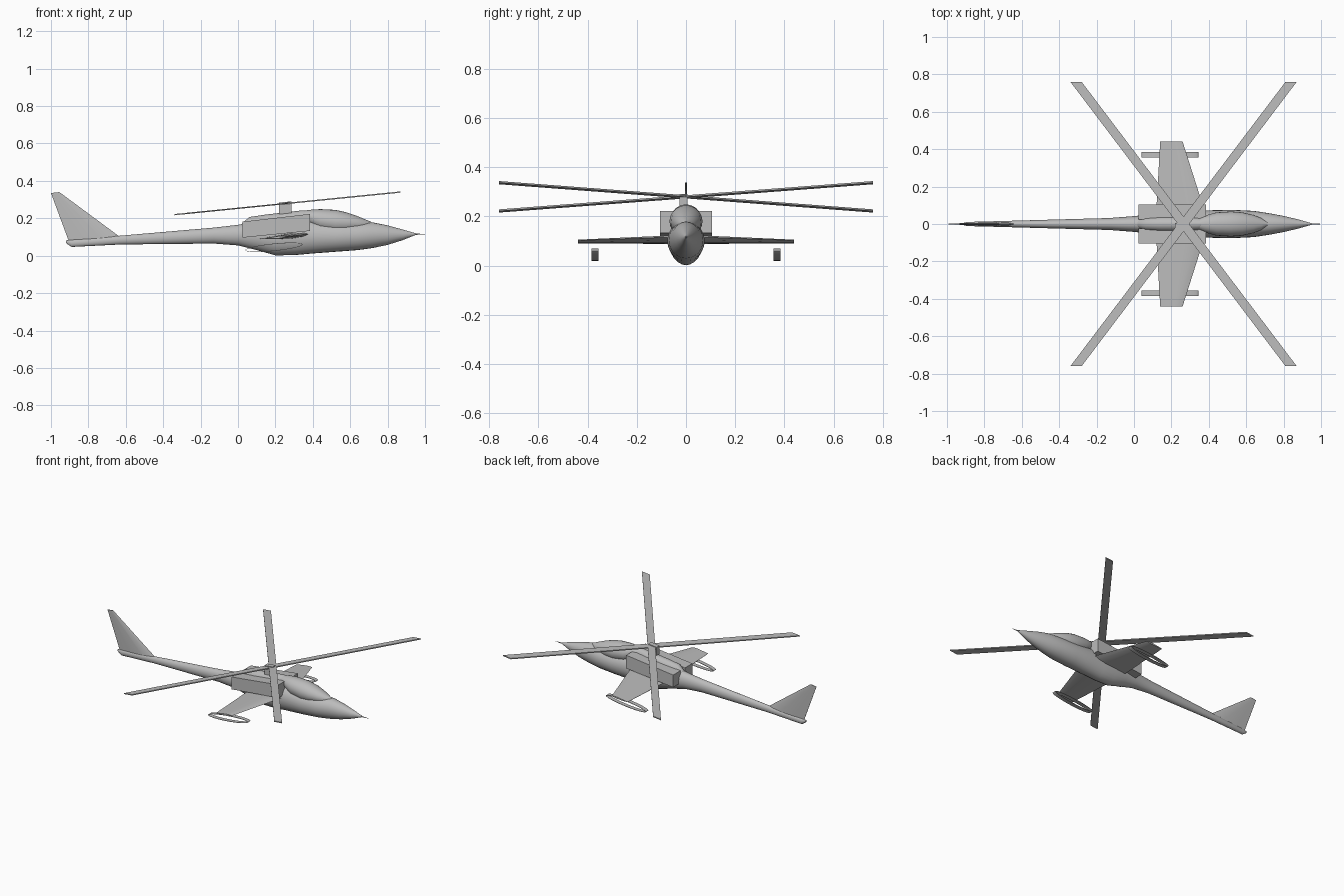
import bpy, bmesh, math
from mathutils import Vector

if "Cube" in bpy.data.objects:
    bpy.data.objects.remove(bpy.data.objects["Cube"], do_unlink=True)

grey = bpy.data.materials.new("light_grey")
grey.use_nodes = True
GREY = (0.5, 0.5, 0.5, 1)
grey.diffuse_color = GREY
grey.node_tree.nodes["Principled BSDF"].inputs["Base Color"].default_value = GREY


def loft(name, rings, closed=False, smooth=None):
    """Skin a list of equal rings; cap the ends, or join last to first."""
    bm = bmesh.new()
    loops = [[bm.verts.new(p) for p in ring] for ring in rings]
    pairs = list(zip(loops, loops[1:]))
    if closed:
        pairs.append((loops[-1], loops[0]))
    else:
        bm.faces.new(loops[0])
        bm.faces.new(loops[-1])
    for a, b in pairs:
        for i in range(len(a)):
            j = (i + 1) % len(a)
            bm.faces.new((a[i], a[j], b[j], b[i]))
    bmesh.ops.recalc_face_normals(bm, faces=bm.faces)
    mesh = bpy.data.meshes.new(name)
    bm.to_mesh(mesh)
    bm.free()
    mesh.materials.append(grey)
    obj = bpy.data.objects.new(name, mesh)
    bpy.context.collection.objects.link(obj)
    if smooth:
        bpy.ops.object.select_all(action='DESELECT')
        obj.select_set(True)
        bpy.context.view_layer.objects.active = obj
        bpy.ops.object.shade_smooth_by_angle(angle=math.radians(smooth))
    return obj


def body(name, stations, sides=24):
    """Oval sections along x: (x, half width, bottom, top)."""
    rings = []
    for x, w, lo, hi in stations:
        angles = [math.tau * i / sides for i in range(sides)]
        rings.append([(x, w * math.cos(a), (lo + hi) / 2 + (hi - lo) / 2 * math.sin(a))
                      for a in angles])
    return loft(name, rings, smooth=40)


def foil(le, te, thick, normal):
    """Thin aerofoil section between a leading and a trailing point."""
    le, te, n = Vector(le), Vector(te), Vector(normal) * thick / 2
    shape = [(0, 0), (0.12, 0.7), (0.35, 1), (0.7, 0.6), (1, 0.1),
             (1, -0.1), (0.7, -0.6), (0.35, -1), (0.12, -0.7)]
    return [le.lerp(te, t) + n * h for t, h in shape]


def slab(name, outline, low, high):
    """Prism over an (x, y) outline; low and high give z from x."""
    return loft(name, [[(x, y, f(x)) for x, y in outline] for f in (low, high)])


# Fuselage and tail boom
body("fuselage", [
    (-0.92, 0.004, 0.068, 0.082), (-0.89, 0.011, 0.047, 0.085),
    (-0.63, 0.018, 0.06, 0.107), (-0.13, 0.032, 0.065, 0.15),
    (0.0, 0.042, 0.055, 0.165), (0.1, 0.054, 0.03, 0.185),
    (0.2, 0.065, 0.002, 0.195), (0.3, 0.07, 0.003, 0.195),
    (0.4, 0.073, 0.012, 0.19), (0.52, 0.076, 0.021, 0.18),
    (0.64, 0.07, 0.03, 0.178), (0.72, 0.058, 0.041, 0.178),
    (0.8, 0.043, 0.058, 0.162), (0.88, 0.024, 0.083, 0.14),
    (0.95, 0.004, 0.111, 0.12)])

# Bubble canopy and the spine behind it
body("canopy", [
    (0.33, 0.02, 0.19, 0.236), (0.38, 0.045, 0.17, 0.245),
    (0.44, 0.062, 0.13, 0.249), (0.52, 0.067, 0.115, 0.245),
    (0.58, 0.062, 0.12, 0.232), (0.64, 0.047, 0.13, 0.211),
    (0.68, 0.032, 0.14, 0.194), (0.715, 0.008, 0.16, 0.18)])
body("engine_spine", [
    (0.02, 0.022, 0.12, 0.17), (0.06, 0.034, 0.12, 0.207),
    (0.15, 0.042, 0.12, 0.22), (0.25, 0.044, 0.12, 0.232),
    (0.34, 0.04, 0.12, 0.242), (0.42, 0.025, 0.14, 0.24)])

# Nose probe
body("nose_probe", [(0.94, 0.004, 0.111, 0.119), (1.0, 0.001, 0.114, 0.116)], 8)

# Engine boxes, wings and hoops on both sides
for side, s in (("left", 1), ("right", -1)):
    slab(side + "_engine_box",
         [(0.025, 0.025 * s), (0.385, 0.025 * s), (0.385, 0.105 * s), (0.025, 0.105 * s)],
         lambda x: 0.094 + 0.1 * x, lambda x: 0.179 + 0.115 * x)
    loft(side + "_wing", [
        foil((0.4, 0, 0.118), (0.115, 0, 0.09), 0.032, (0, 0, 1)),
        foil((0.26, 0.44 * s, 0.103), (0.14, 0.44 * s, 0.091), 0.012, (0, 0, 1))], smooth=30)
    # Hollow hoop, tipped nose up
    hoop = []
    for i in range(32):
        a = math.tau * i / 32
        ring = []
        for inset, y in ((0, 0.356), (0, 0.384), (0.003, 0.384), (0.003, 0.356)):
            u = (0.153 - inset) * math.cos(a)
            ring.append((0.192 + u, y * s, 0.045 + 0.1 * u + (0.02 - inset) * math.sin(a)))
        hoop.append(ring)
    loft(side + "_hoop", hoop, closed=True, smooth=40)

# Tail fin
loft("tail_fin", [
    foil((-0.61, 0, 0.085), (-0.9, 0, 0.065), 0.02, (0, 1, 0)),
    foil((-0.955, 0, 0.34), (-1.0, 0, 0.335), 0.006, (0, 1, 0))], smooth=30)

# Rotor mast and two crossed blade pairs, tilted with the disc
slab("rotor_mast", [(0.22, -0.026), (0.285, -0.026), (0.285, 0.006), (0.22, 0.006)],
     lambda x: 0.2 + 0.1 * x, lambda x: 0.262 + 0.1 * x)
for name, s in (("first", 1), ("second", -1)):
    slab(name + "_rotor_blades",
         [(-0.34, -0.76 * s), (-0.28, -0.76 * s), (0.87, 0.76 * s), (0.81, 0.76 * s)],
         lambda x: 0.25 + 0.1 * x, lambda x: 0.257 + 0.1 * x)
